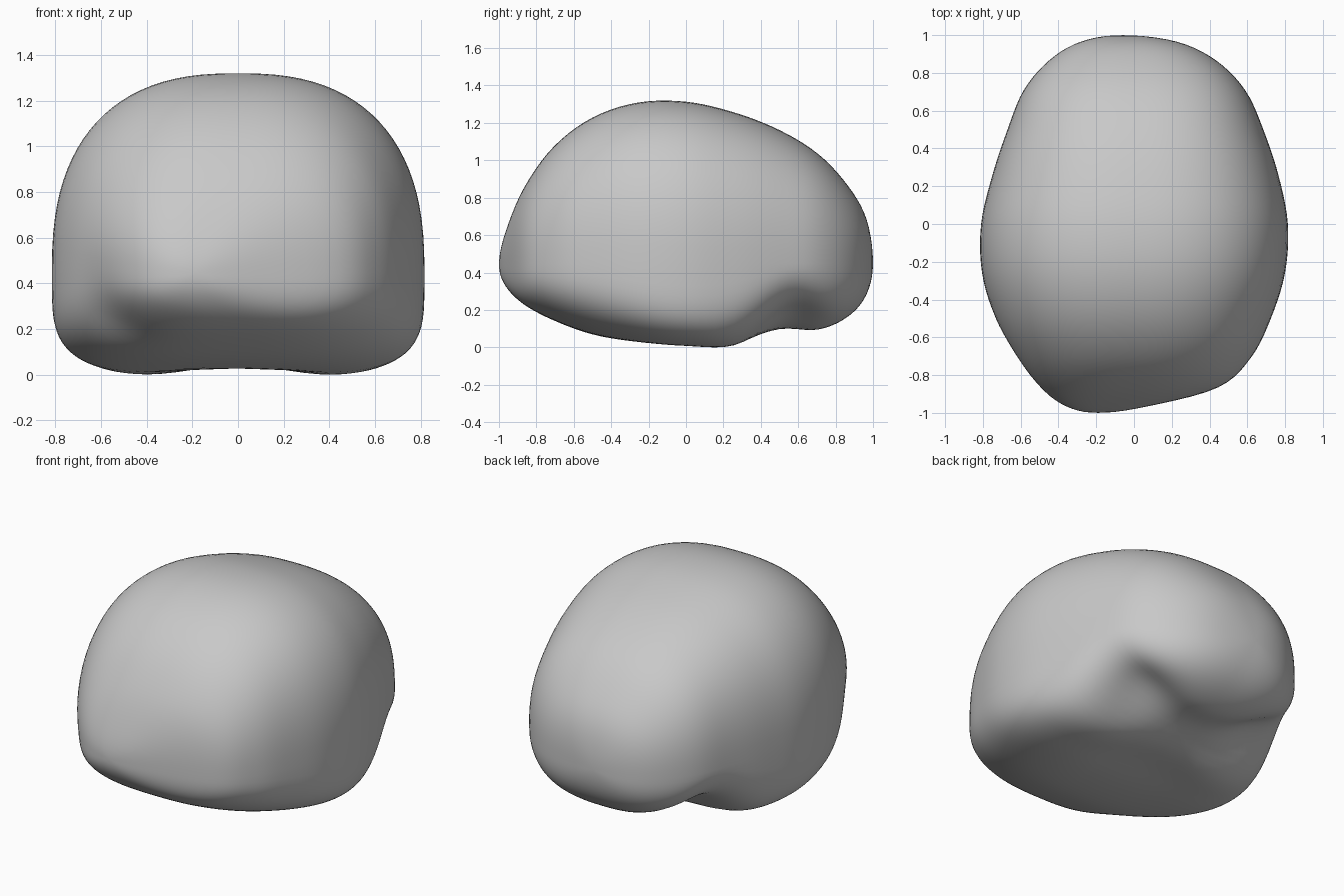
import bpy, bmesh, math
from mathutils import Vector

cube = bpy.data.objects.get("Cube")
if cube:
    bpy.data.objects.remove(cube, do_unlink=True)

# Flat grey surface
mat = bpy.data.materials.new("warm_grey")
mat.use_nodes = True
GREY = (0.58, 0.58, 0.58, 1)
mat.diffuse_color = GREY
mat.node_tree.nodes["Principled BSDF"].inputs["Base Color"].default_value = GREY

# Cross-sections from front pole to back pole: x min, x max, z min, z max
SECTIONS = [
    (-.19, -.19, .45, .45), (-.36, .07, .335, .62), (-.50, .445, .235, .86),
    (-.625, .62, .15, 1.08), (-.735, .725, .075, 1.235), (-.805, .80, .03, 1.315),
    (-.81, .815, .002, 1.32), (-.75, .765, -.005, 1.262), (-.67, .685, .095, 1.168),
    (-.585, .59, .1, 1.04), (-.45, .435, .17, .87), (-.28, .225, .29, .69),
    (-.06, -.06, .46, .46)]
STEPS, SEGMENTS = 5, 96
LAST = len(SECTIONS) - 1


def station(i):
    """Section i, mirrored through the pole when past either end."""
    if 0 <= i <= LAST:
        return SECTIONS[i]
    a, b, c, d = SECTIONS[-i if i < 0 else 2 * LAST - i]
    return b, a, d, c


def section(t):
    """Smoothly interpolated section at parameter t."""
    i = min(int(t), LAST - 1)
    u = t - i
    return [.5 * (2 * q + (r - p) * u + (2 * p - 5 * q + 4 * r - s) * u * u
                  + (3 * q - p - 3 * r + s) * u ** 3)
            for p, q, r, s in zip(*(station(i + k) for k in (-1, 0, 1, 2)))]


def power(v, n):
    return math.copysign(abs(v) ** (2 / n), v)


def bump(d, size):
    return math.exp(-(d / size) ** 2)


def shape_point(t, angle):
    """Rounded cross-section: full side lobes, pinched in behind them."""
    x0, x1, z0, z1 = section(t)
    y = -math.cos(math.pi * t / LAST)
    c, s = math.cos(angle), math.sin(angle)
    n = 2.5
    if s < 0:
        n = 2.7 + 1.5 * bump(y, .42) - .8 * bump(y - .6, .2)
    x = (x0 + x1) / 2 + (x1 - x0) / 2 * power(c, n)
    z = .45 + ((z1 - .45) if s > 0 else (.45 - z0)) * power(s, n)
    low = max(0, -s)
    # hollows behind the side lobes, and the shallow valley between the lobes
    z += low * .07 * bump(abs(x) - .42, .2) * bump(y - .56, .18)
    z += low * .05 * bump(x, .28) * bump(y - .2, .22)
    z += low * .02 * bump(x, .3) * bump(y, .25)
    p = Vector((x, y, z))
    # crease on the front lower corner
    dent = bump((p - Vector((-.58, -.68, .28))).length, .2)
    return p + Vector((.45, .7, .3)) * .05 * dent


# Body skinned from rings, closed at both poles
bm = bmesh.new()
rings = [[bm.verts.new(shape_point(k / STEPS, 2 * math.pi * j / SEGMENTS))
          for j in range(SEGMENTS)] for k in range(1, LAST * STEPS)]
for a, b in zip(rings, rings[1:]):
    for j in range(SEGMENTS):
        k = (j + 1) % SEGMENTS
        bm.faces.new((a[j], a[k], b[k], b[j]))
for ring, t in ((rings[0], 0), (rings[-1], LAST)):
    pole = bm.verts.new(shape_point(t, 0))
    for j in range(SEGMENTS):
        bm.faces.new((pole, ring[j], ring[(j + 1) % SEGMENTS]))
bmesh.ops.smooth_vert(bm, verts=bm.verts, factor=.4, use_axis_x=True,
                      use_axis_y=True, use_axis_z=True)
bmesh.ops.recalc_face_normals(bm, faces=bm.faces)

# Settle on the ground
floor = min(v.co.z for v in bm.verts)
bmesh.ops.translate(bm, verts=bm.verts, vec=(0, 0, -floor))

mesh = bpy.data.meshes.new("rounded_body")
bm.to_mesh(mesh)
bm.free()
mesh.materials.append(mat)
for f in mesh.polygons:
    f.use_smooth = True
body = bpy.data.objects.new("rounded_body", mesh)
bpy.context.collection.objects.link(body)
